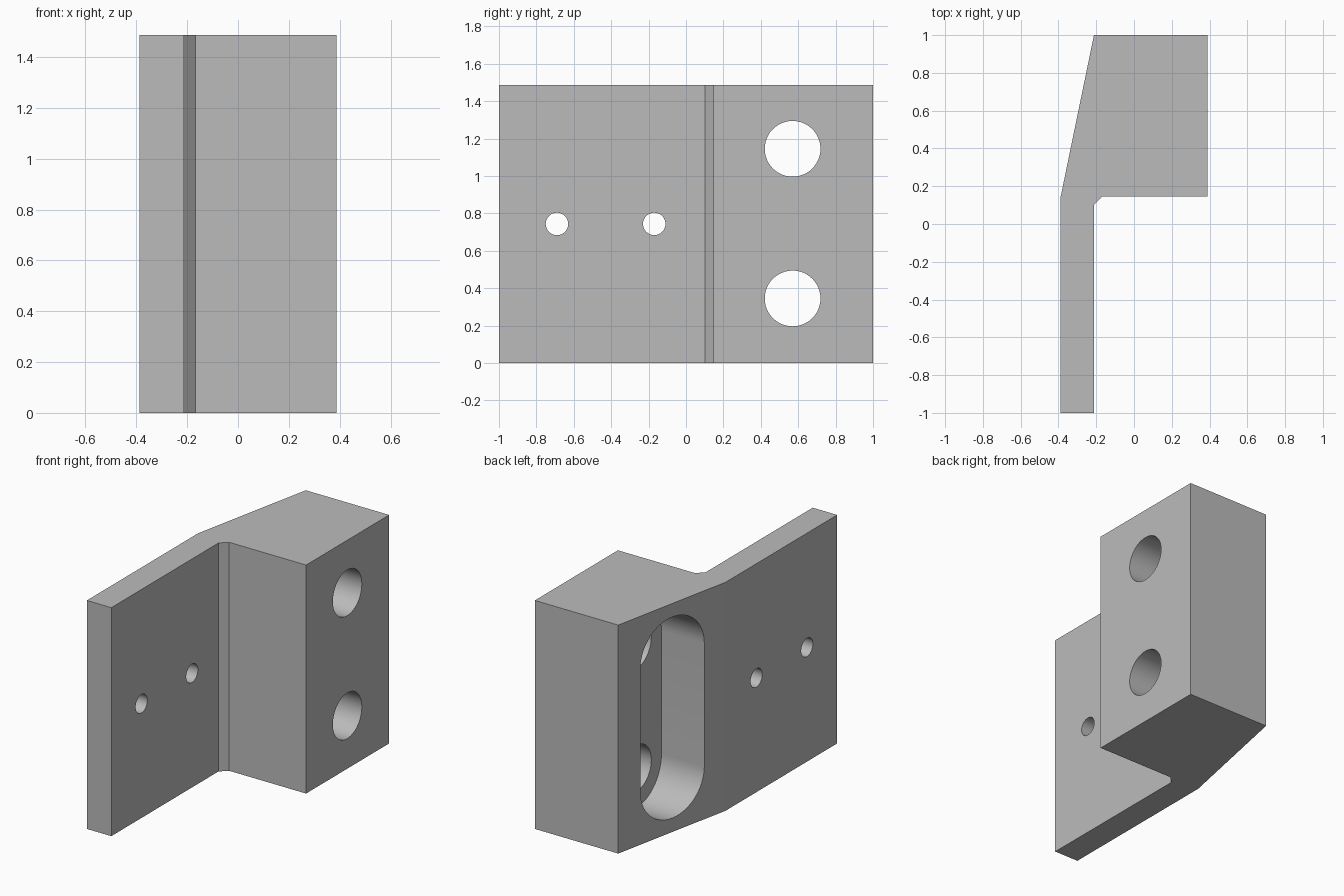
import bpy, bmesh, math
from mathutils import Matrix

if "Cube" in bpy.data.objects:
    bpy.data.objects.remove(bpy.data.objects["Cube"])

HEIGHT = 1.487
HOLE_Y, HOLE_Z = 0.57, (0.345, 1.145)


def prism(name, points, vector):
    """Extrude a flat outline of 3D points along a vector into a closed solid."""
    bm = bmesh.new()
    face = bm.faces.new([bm.verts.new(p) for p in points])
    new = bmesh.ops.extrude_face_region(bm, geom=[face])["geom"]
    bmesh.ops.translate(bm, vec=vector,
                        verts=[v for v in new if isinstance(v, bmesh.types.BMVert)])
    bmesh.ops.recalc_face_normals(bm, faces=bm.faces)
    mesh = bpy.data.meshes.new(name)
    bm.to_mesh(mesh)
    bm.free()
    obj = bpy.data.objects.new(name, mesh)
    bpy.context.collection.objects.link(obj)
    return obj


def arc(x, y, z, r, start, end, steps):
    """Points of an arc lying in the YZ plane."""
    angles = [start + (end - start) * i / steps for i in range(steps + 1)]
    return [(x, y + r * math.cos(a), z + r * math.sin(a)) for a in angles]


def cut(target, cutter):
    mod = target.modifiers.new(cutter.name, "BOOLEAN")
    mod.operation, mod.solver, mod.object = "DIFFERENCE", "EXACT", cutter
    bpy.context.view_layer.objects.active = target
    bpy.ops.object.modifier_apply(modifier=mod.name)
    bpy.data.objects.remove(cutter)


# Bracket body: thin plate, chamfered inner corner, thick block with sloped back
outline = [(-0.388, -1), (-0.212, -1), (-0.212, 0.101), (-0.167, 0.146),
           (0.388, 0.146), (0.388, 1), (-0.212, 1), (-0.388, 0.146)]
bracket = prism("bracket", [(x, y, 0) for x, y in outline], (0, 0, HEIGHT))

# Rounded slot pocket in the sloped face
slot = (arc(-0.6, HOLE_Y, HOLE_Z[1], 0.254, 0, math.pi, 32)
        + arc(-0.6, HOLE_Y, HOLE_Z[0], 0.254, math.pi, 2 * math.pi, 32))
cut(bracket, prism("slot_cutter", slot, (0.555, 0, 0)))

# Two large bolt holes through the block, two small holes through the plate
holes = [(-0.2, HOLE_Y, z, 0.149, 0.8) for z in HOLE_Z]
holes += [(-0.6, y, HEIGHT / 2, 0.06, 0.6) for y in (-0.69, -0.17)]
for x, y, z, r, depth in holes:
    circle = arc(x, y, z, r, 0, 2 * math.pi, 48)[:-1]
    cut(bracket, prism("hole_cutter", circle, (depth, 0, 0)))

# Plain grey finish
grey = bpy.data.materials.new("grey")
grey.diffuse_color = (0.5, 0.5, 0.5, 1)
grey.use_nodes = True
grey.node_tree.nodes["Principled BSDF"].inputs["Base Color"].default_value = grey.diffuse_color
bracket.data.materials.clear()
bracket.data.materials.append(grey)

# Smooth hole walls, sharp body edges
bpy.ops.object.select_all(action="DESELECT")
bracket.select_set(True)
bpy.context.view_layer.objects.active = bracket
bpy.ops.object.shade_smooth_by_angle(angle=math.radians(10))
